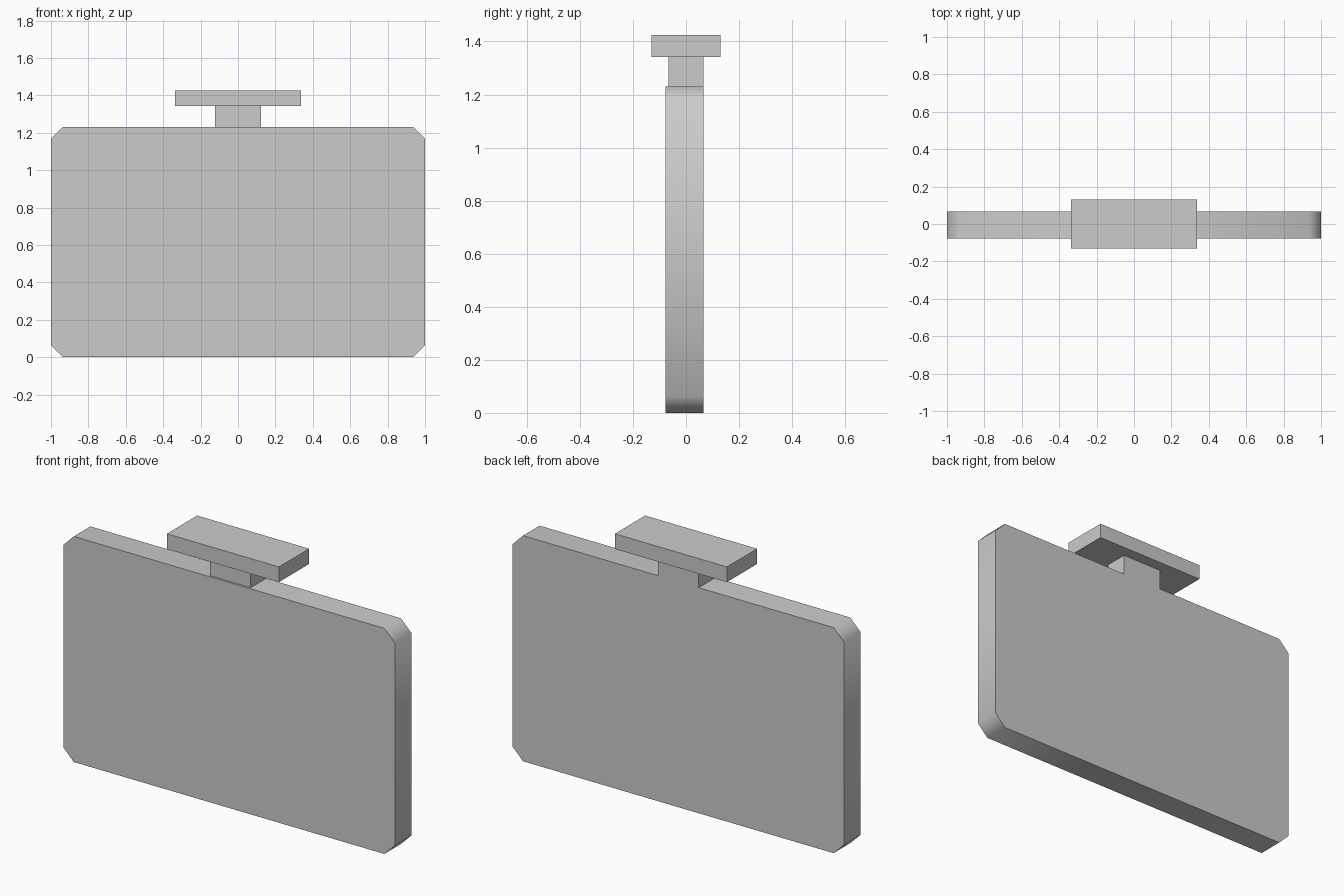
import bpy
import bmesh
from math import radians

cube = bpy.data.objects.get("Cube")
if cube:
    bpy.data.objects.remove(cube, do_unlink=True)

grey = bpy.data.materials.new("plain_grey")
grey.use_nodes = True
colour = (0.6, 0.6, 0.6, 1)
grey.diffuse_color = colour
grey.node_tree.nodes["Principled BSDF"].inputs["Base Color"].default_value = colour


def block(name, half_width, front, back, bottom, top, cut=0):
    """Box centred on x, with its four upright corners optionally cut off."""
    bm = bmesh.new()
    bmesh.ops.create_cube(bm, size=1)
    for v in bm.verts:
        v.co.x *= 2 * half_width
        v.co.y = back if v.co.y > 0 else front
        v.co.z = top if v.co.z > 0 else bottom
    if cut:
        corners = [e for e in bm.edges
                   if abs(e.verts[0].co.y - e.verts[1].co.y) > 0.01]
        bmesh.ops.bevel(bm, geom=corners, offset=cut, offset_type='OFFSET',
                        segments=1, affect='EDGES')
    mesh = bpy.data.meshes.new(name)
    bm.to_mesh(mesh)
    bm.free()
    mesh.materials.append(grey)
    obj = bpy.data.objects.new(name, mesh)
    bpy.context.collection.objects.link(obj)
    return obj


# Upright panel with cut corners and a softly shaded rim
panel = block("panel", 1, -0.077, 0.066, 0, 1.23, cut=0.063)
bpy.ops.object.select_all(action='DESELECT')
panel.select_set(True)
bpy.context.view_layer.objects.active = panel
bpy.ops.object.shade_smooth_by_angle(angle=radians(50))

# Short neck, flush with the back of the panel, and the flat cap above it
block("neck", 0.123, -0.066, 0.066, 1.23, 1.342)
block("cap", 0.338, -0.13, 0.13, 1.342, 1.425)
